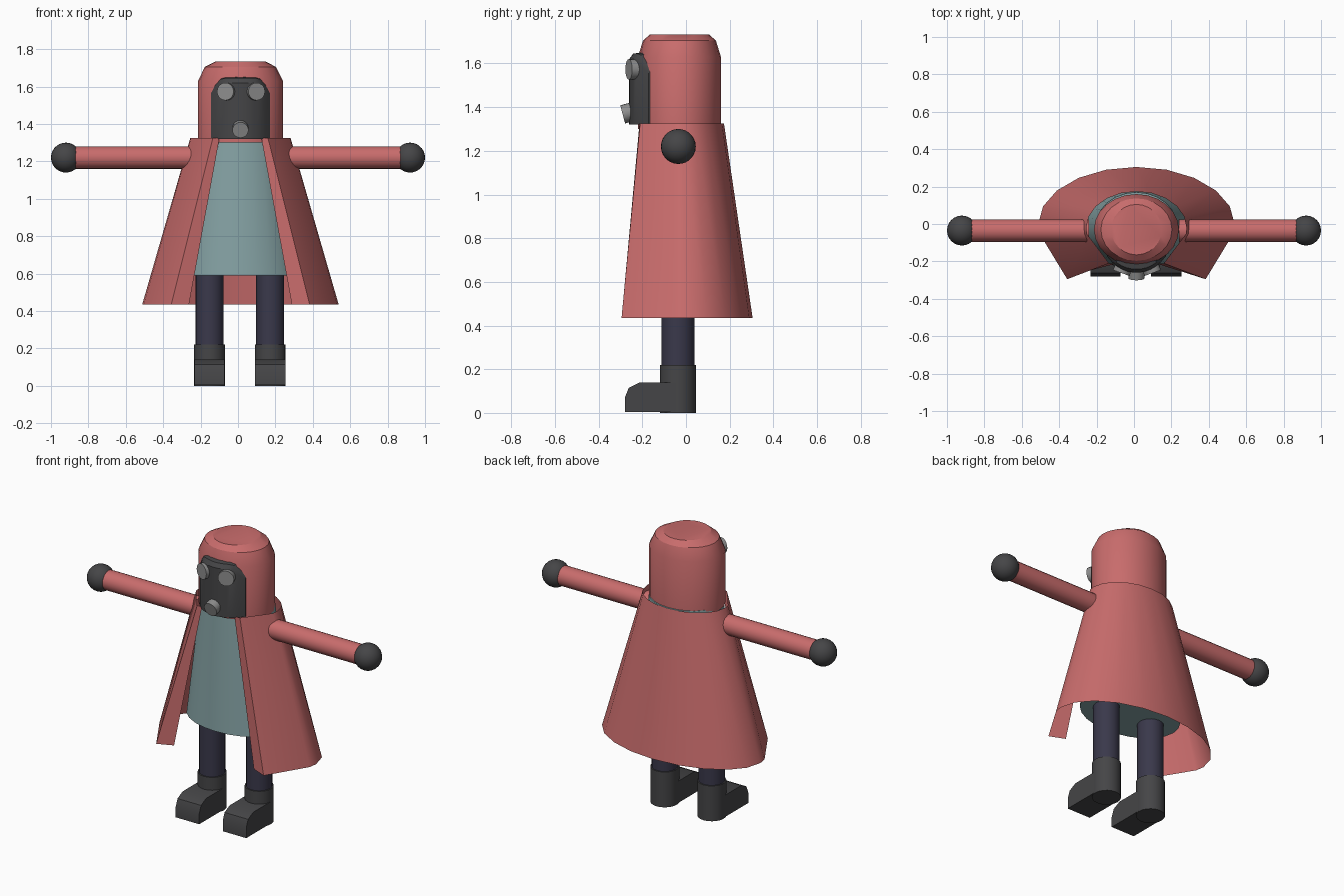
import bpy, bmesh
from math import sin, cos, pi, radians, sqrt
from mathutils import Vector

if "Cube" in bpy.data.objects:
    bpy.data.objects.remove(bpy.data.objects["Cube"])

CX = 0.013  # centre line of the figure


def material(name, rgb):
    m = bpy.data.materials.new(name)
    m.diffuse_color = (*rgb, 1)
    m.use_nodes = True
    m.node_tree.nodes["Principled BSDF"].inputs["Base Color"].default_value = m.diffuse_color
    return m


RED = material("red_cloth", (0.58, 0.15, 0.15))
TEAL = material("teal_cloth", (0.24, 0.37, 0.38))
DARK = material("dark_leather", (0.06, 0.06, 0.063))
NAVY = material("navy_cloth", (0.042, 0.04, 0.07))
METAL = material("lens_grey", (0.27, 0.27, 0.27))


def finish(name, bm, mat, angle=30):
    bmesh.ops.recalc_face_normals(bm, faces=bm.faces)
    me = bpy.data.meshes.new(name)
    bm.to_mesh(me)
    bm.free()
    me.materials.append(mat)
    ob = bpy.data.objects.new(name, me)
    bpy.context.collection.objects.link(ob)
    bpy.ops.object.select_all(action='DESELECT')
    ob.select_set(True)
    bpy.context.view_layer.objects.active = ob
    bpy.ops.object.shade_smooth_by_angle(angle=radians(angle))
    return ob


def loft(name, rings, mat, closed=True, caps=True, angle=30):
    """Skin a list of point rings into a surface."""
    bm = bmesh.new()
    rows = [[bm.verts.new(p) for p in r] for r in rings]
    n = len(rows[0])
    for a, b in zip(rows, rows[1:]):
        for i in range(n if closed else n - 1):
            j = (i + 1) % n
            bm.faces.new((a[i], a[j], b[j], b[i]))
    if caps:
        bm.faces.new(rows[0])
        bm.faces.new(rows[-1])
    return finish(name, bm, mat, angle)


def ellipse(rx, ry, cy, z, n=24):
    return [(CX + rx * cos(2 * pi * i / n), cy + ry * sin(2 * pi * i / n), z) for i in range(n)]


def rod(name, start, end, r, mat, n=20):
    """Capped cylinder between two points."""
    s, e = Vector(start), Vector(end)
    q = (e - s).to_track_quat('Z', 'Y')
    rings = [[p + q @ Vector((r * cos(2 * pi * i / n), r * sin(2 * pi * i / n), 0))
              for i in range(n)] for p in (s, e)]
    return loft(name, rings, mat)


# hood with bevelled top
loft("hood", [ellipse(rx, ry, -0.03, z) for rx, ry, z in
              ((0.227, 0.19, 1.30), (0.227, 0.19, 1.63), (0.19, 0.167, 1.705), (0.135, 0.135, 1.733))],
     RED, angle=28)


# open-fronted cloak: elliptical back, straight fronts, folded-in lapels
def cloak_ring(rx, ry, cy, corner, lapel, z):
    half = [(rx * sin(radians(a)), cy + ry * cos(radians(a))) for a in (18, 36, 54, 72, 90, 100)]
    half += [corner, lapel]
    pts = [(-x, y) for x, y in reversed(half)] + [(0, cy + ry)] + half
    return [(CX + x, y, z) for x, y in pts]


loft("cloak", [cloak_ring(0.525, 0.305, 0, (0.37, -0.295), (0.275, -0.255), 0.435),
               cloak_ring(0.268, 0.194, -0.02, (0.147, -0.21), (0.112, -0.213), 1.325)],
     RED, closed=False, caps=False)

# tunic under the cloak
loft("tunic", [ellipse(0.32, 0.22, -0.02, 0.59), ellipse(0.22, 0.19, -0.02, 1.325)], TEAL)

# curved face mask sitting on the hood
xs = [0.158 * i / 6 for i in range(-6, 7)]
rings = []
for x in xs:
    yf = -0.03 - 0.23 * sqrt(1 - (x / 0.2) ** 2)
    yb = min(yf + 0.08, -0.14)
    top = 1.655 - max(0, abs(x) - 0.1) * 1.1
    x += CX
    rings.append([(x, yf, 1.32), (x, yf, top - 0.035), (x, yf + 0.018, top - 0.01),
                  (x, yb, top), (x, yb, 1.32)])
loft("mask", rings, DARK)

# breathing tube stub
rod("mask_nozzle", (CX, -0.23, 1.383), (CX, -0.29, 1.367), 0.043, METAL)

for side, s in (("left", -1), ("right", 1)):
    # lenses
    ex = CX + 0.003
    rod(side + "_lens", (ex + s * 0.062, -0.20, 1.573), (ex + s * 0.084, -0.262, 1.573), 0.047, METAL)

    # sleeve and round hand
    rod(side + "_sleeve", (s * 0.24, -0.035, 1.22), (s * 0.89, -0.035, 1.22), 0.06, RED)
    bm = bmesh.new()
    bmesh.ops.create_uvsphere(bm, u_segments=24, v_segments=14, radius=0.08)
    bmesh.ops.translate(bm, verts=bm.verts, vec=(s * 0.92, -0.035, 1.22))
    finish(side + "_hand", bm, DARK)

    # trouser leg
    lx = 0.01 + s * 0.162
    rod(side + "_leg", (lx, -0.037, 0.15), (lx, -0.037, 0.62), 0.075, NAVY)

    # boot shaft and rounded toe
    rod(side + "_boot_shaft", (lx, -0.037, 0), (lx, -0.037, 0.22), 0.082, DARK)
    toe = [(-0.037, 0.005), (-0.28, 0.005), (-0.28, 0.07), (-0.262, 0.115), (-0.212, 0.14), (-0.037, 0.14)]
    loft(side + "_boot_toe", [[(lx + w, y, z) for y, z in toe] for w in (-0.081, 0.081)], DARK)
